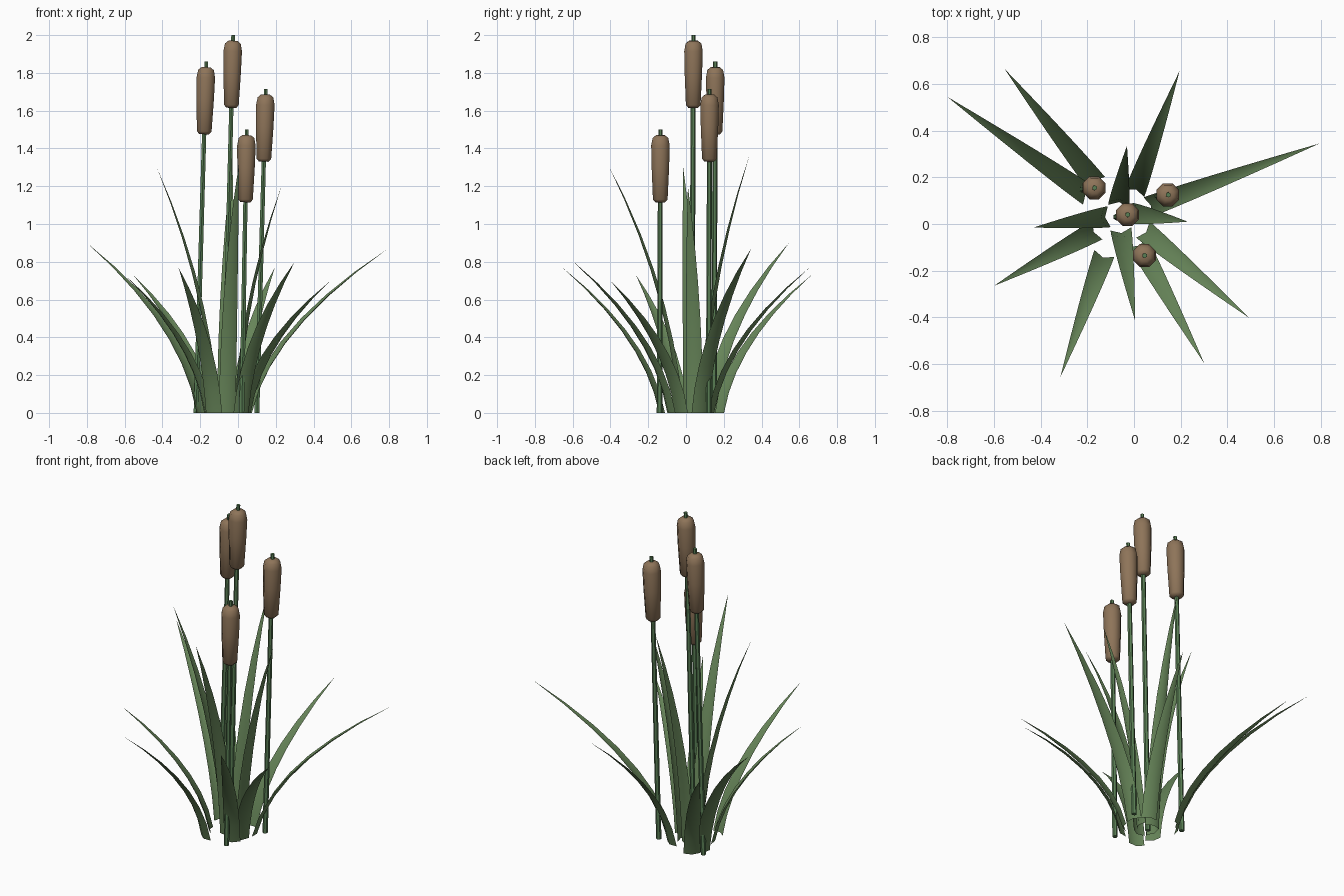
import bpy, bmesh, math
from mathutils import Vector

if "Cube" in bpy.data.objects:
    bpy.data.objects.remove(bpy.data.objects["Cube"])


def material(name, rgb):
    m = bpy.data.materials.new(name)
    m.diffuse_color = (*rgb, 1)
    m.use_nodes = True
    m.node_tree.nodes["Principled BSDF"].inputs["Base Color"].default_value = m.diffuse_color
    return m


LEAF = material("leaf green", (0.135, 0.235, 0.10))
STEM = material("stem green", (0.10, 0.21, 0.09))
HEAD = material("seed head brown", (0.27, 0.175, 0.10))


def finish(name, bm, mat):
    me = bpy.data.meshes.new(name)
    bm.to_mesh(me)
    bm.free()
    me.materials.append(mat)
    ob = bpy.data.objects.new(name, me)
    bpy.context.collection.objects.link(ob)
    return ob


def lathe(name, base, axis, profile, sides, mat):
    """Rings of (distance along axis, radius), capped at both ends."""
    bm = bmesh.new()
    rot = Vector((0, 0, 1)).rotation_difference(axis)
    rings = []
    for d, r in profile:
        ring = []
        for i in range(sides):
            a = 2 * math.pi * (i + 0.5) / sides
            p = Vector((r * math.cos(a), r * math.sin(a), d))
            ring.append(bm.verts.new(base + rot @ p))
        rings.append(ring)
    for lo, hi in zip(rings, rings[1:]):
        for i in range(sides):
            j = (i + 1) % sides
            bm.faces.new((lo[i], lo[j], hi[j], hi[i])).smooth = True
    bm.faces.new(rings[0][::-1])
    bm.faces.new(rings[-1])
    ob = finish(name, bm, mat)
    bpy.ops.object.select_all(action='DESELECT')
    bpy.context.view_layer.objects.active = ob
    ob.select_set(True)
    bpy.ops.object.shade_smooth_by_angle(angle=math.radians(50))


def blade(name, base, tip, segments=7, width=0.09):
    """Arching leaf with a shallow V fold, tapering to a point."""
    bx, by = base
    tx, ty, height = tip
    run = Vector((tx - bx, ty - by, 0))
    side = Vector((-run.y, run.x, 0)).normalized()
    bm = bmesh.new()
    rows = []
    for k in range(segments):
        t = k / segments
        f = t * t + 0.26 * t * (1 - t)
        p = Vector((bx, by, height * t)) + run * f
        tangent = run * (0.26 + 1.48 * t) + Vector((0, 0, height))
        normal = side.cross(tangent).normalized()   # faces out and down
        if normal.dot(run) < 0:
            normal = -normal
        w = width / 2 * (1 - t ** 2.2)
        fold = normal * w * 0.4
        rows.append([bm.verts.new(q) for q in
                     (p + side * w - fold * 0.5, p + fold * 0.5, p - side * w - fold * 0.5)])
    for v in rows[0]:
        v.co.z = 0
    end = bm.verts.new((tx, ty, height))
    for lo, hi in zip(rows, rows[1:]):
        for i in (0, 1):
            bm.faces.new((lo[i], lo[i + 1], hi[i + 1], hi[i])).smooth = True
    for i in (0, 1):
        bm.faces.new((rows[-1][i], rows[-1][i + 1], end)).smooth = True
    finish(name, bm, LEAF)


# Cattail stalks: base x, y then tip x, y, z
stalks = [
    ((-0.222, 0.148), (-0.168, 0.155, 1.86)),
    ((-0.075, 0.030), (-0.026, 0.040, 2.00)),
    ((0.100, 0.120), (0.147, 0.125, 1.715)),
    ((0.020, -0.140), (0.046, -0.135, 1.50)),
]
# Seed head outline, measured down from the tip
head = [(-0.385, 0.028), (-0.37, 0.042), (-0.20, 0.050), (-0.085, 0.053),
        (-0.045, 0.045), (-0.03, 0.026)]
for n, (b, t) in enumerate(stalks, 1):
    base, tip = Vector((*b, 0)), Vector(t)
    axis = (tip - base).normalized()
    length = (tip - base).length
    lathe(f"stem_{n}", base, axis,
          [(0, 0.015), (length - 0.36, 0.013), (length, 0.011)], 6, STEM)
    lathe(f"seed_head_{n}", base, axis,
          [(length + d, r) for d, r in head], 8, HEAD)

# Leaves: base x, y then tip x, y, z
leaves = [
    ((-0.20, 0.125), (-0.80, 0.545, 0.90)),
    ((-0.165, 0.18), (-0.555, 0.665, 0.73)),
    ((0.005, 0.14), (0.195, 0.655, 0.77)),
    ((0.065, 0.075), (0.795, 0.345, 0.87)),
    ((-0.005, 0.045), (0.23, 0.01, 1.20)),
    ((0.045, -0.03), (0.49, -0.40, 0.70)),
    ((0.02, -0.085), (0.30, -0.595, 0.80)),
    ((-0.055, -0.03), (0.005, -0.415, 1.32)),
    ((-0.13, -0.135), (-0.315, -0.655, 0.77)),
    ((-0.165, -0.03), (-0.60, -0.265, 0.73)),
    ((-0.115, 0.03), (-0.43, -0.015, 1.30)),
    ((-0.065, 0.085), (-0.03, 0.335, 1.36)),
]
for n, (b, t) in enumerate(leaves, 1):
    blade(f"leaf_{n}", b, t)
